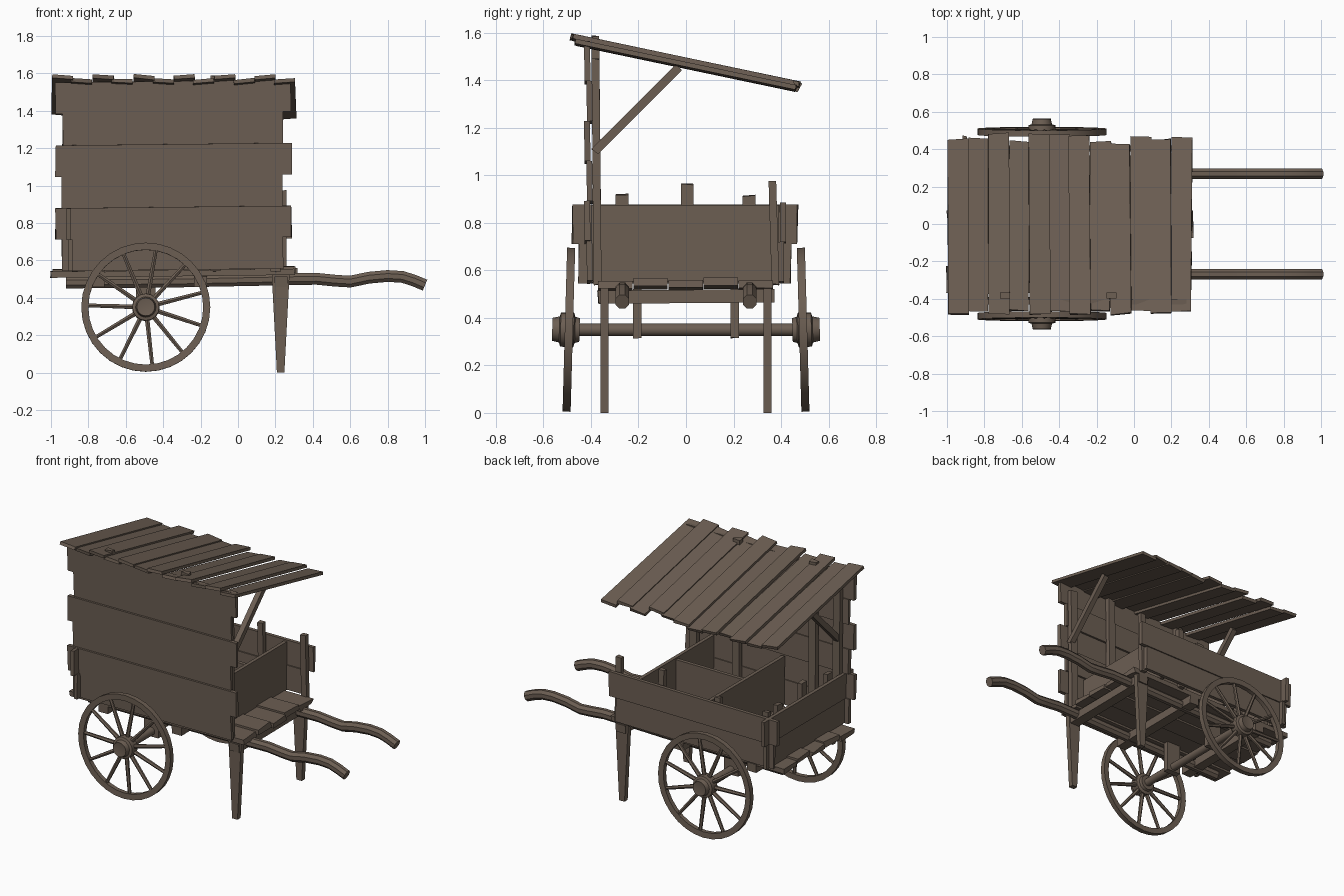
import bpy, bmesh, math, random
from mathutils import Vector, Matrix

if "Cube" in bpy.data.objects:
    bpy.data.objects.remove(bpy.data.objects["Cube"])

random.seed(4)
wood = bpy.data.materials.new("weathered brown wood")
wood.diffuse_color = (0.15, 0.113, 0.086, 1)
wood.use_nodes = True
wood.node_tree.nodes["Principled BSDF"].inputs["Base Color"].default_value = wood.diffuse_color


def finish(name, bm, smooth=False):
    bmesh.ops.recalc_face_normals(bm, faces=bm.faces)
    me = bpy.data.meshes.new(name)
    bm.to_mesh(me)
    bm.free()
    me.materials.append(wood)
    ob = bpy.data.objects.new(name, me)
    bpy.context.collection.objects.link(ob)
    if smooth:
        bpy.ops.object.select_all(action='DESELECT')
        ob.select_set(True)
        bpy.context.view_layer.objects.active = ob
        bpy.ops.object.shade_smooth_by_angle(angle=math.radians(35))
    return ob


def board(name, x, y, z, rot=(0, 0, 0), jitter=0.004):
    """Box from (min, max) ranges, turned about its centre, corners slightly uneven."""
    bm = bmesh.new()
    bmesh.ops.create_cube(bm, size=1)
    size = Vector((x[1] - x[0], y[1] - y[0], z[1] - z[0]))
    mid = Vector((x[0] + x[1], y[0] + y[1], z[0] + z[1])) / 2
    long = max(range(3), key=lambda i: size[i])
    for v in bm.verts:
        v.co = Vector(a * b for a, b in zip(v.co, size))
        v.co[long] += random.uniform(-1, 1) * jitter
    turn = Matrix.Rotation(rot[2], 4, 'Z') @ Matrix.Rotation(rot[0], 4, 'X') @ Matrix.Rotation(rot[1], 4, 'Y')
    bm.transform(Matrix.Translation(mid) @ turn)
    return finish(name, bm)


def lathe(bm, profile, n, closed=False, mat=Matrix()):
    """Spin (radius, y) points about the y axis."""
    rings = [[bm.verts.new(mat @ Vector((r * math.cos(k * math.tau / n), y, r * math.sin(k * math.tau / n))))
              for k in range(n)] for r, y in profile]
    for a, b in zip(rings, rings[1:] + rings[:1] if closed else rings[1:]):
        for k in range(n):
            bm.faces.new((a[k], a[(k + 1) % n], b[(k + 1) % n], b[k]))
    if not closed:
        bm.faces.new(rings[0])
        bm.faces.new(rings[-1])


# floor planks running lengthwise with ragged ends
for i in range(5):
    y = -0.37 + i * 0.148
    lift = (0.0, 0.012, 0.004, 0.014, 0.002)[i]
    board("floor_plank", (-0.985 + random.uniform(-.02, .02), 0.31 + random.uniform(-.02, .02)),
          (y, y + 0.145), (0.515 + lift, 0.548 + lift), (0, -0.012, 0), 0.012)

# front tall wall: six boards, alternating short and long
TILT = -0.011
for i in range(6):
    z = 0.55 + i * 0.168
    x = (-0.975, 0.285) if i % 2 else (-0.94, 0.24)
    off = 0.01 if i % 2 else 0
    board("front_wall_board", x, (-0.418 - off, -0.393 - off), (z, z + 0.168), (0.02, TILT, 0))

# low back wall and rear end wall, two boards each
for i in range(2):
    z = 0.55 + i * 0.165
    x = (-0.975, 0.285) if i else (-0.94, 0.24)
    board("back_wall_board", x, (0.388 + .008 * i, 0.412 + .008 * i), (z, z + 0.166), (0, TILT / 2, 0))
    y = (-0.478, 0.47) if i else (-0.45, 0.44)
    board("end_wall_board", (-0.91 - .006 * i, -0.886 - .006 * i), y, (z - 0.005, z + 0.163))

# inner dividers
for x in (0.08, -0.45):
    board("cross_divider", (x - 0.012, x + 0.012), (-0.395, 0.39), (0.55, 0.875))
board("long_divider", (-0.45, 0.08), (-0.012, 0.012), (0.55, 0.865))

# posts carrying the walls
for x, top in ((0.2, 1.49), (-0.12, 1.585), (-0.69, 1.585), (-0.87, 1.49)):
    board("front_wall_post", (x - 0.026, x + 0.026), (-0.393, -0.36), (0.54, top), (0.01, 0, 0))
for x in (0.24, -0.08, -0.5, -0.86):
    top = 0.975 if x > -0.3 else 0.9
    board("back_wall_post", (x - 0.02, x + 0.02), (0.354, 0.386), (0.54, top), (0.03, 0, 0))
for y, top in ((-0.27, 0.92), (0.005, 0.962), (0.265, 0.915)):
    board("end_wall_post", (-0.888, -0.855), (y - 0.027, y + 0.027), (0.54, top))

# roof: overlapping planks across, sloping to the back
slope = math.atan2(-0.2, 0.95)
for i in range(12):
    x = -0.995 + i * 0.1085
    upper = i % 2 == 0
    a = -0.495 if upper else -0.475
    b = random.uniform(0.43, 0.485)
    if i == 2:
        b = 0.49
    bm = bmesh.new()
    bmesh.ops.create_cube(bm, size=1)
    for v in bm.verts:
        v.co = Vector((v.co.x * 0.112, (a + b) / 2 + v.co.y * (b - a + random.uniform(-.012, .012)),
                       v.co.z * 0.02 + (0.017 if upper else 0)))
    twist = random.uniform(0.04, 0.1) * (1 if i < 6 else -1)
    bm.transform(Matrix.Translation((x + 0.054, 0, 1.463)) @ Matrix.Rotation(slope, 4, 'X')
                 @ Matrix.Rotation(twist, 4, 'Y') @ Matrix.Rotation(random.uniform(-.012, .012), 4, 'Z'))
    finish("roof_plank", bm)

# diagonal roof braces
for x in (0.215, -0.87):
    p, q = Vector((x, -0.385, 1.1)), Vector((x, -0.03, 1.455))
    h = (q - p).length / 2
    m = (p + q) / 2
    board("roof_brace", (x - 0.018, x + 0.018), (m.y - h, m.y + h), (m.z - 0.018, m.z + 0.018),
          (math.atan2(q.z - p.z, q.y - p.y), 0, 0))

# curved pull shafts, legs and axle brackets, mirrored in y
path = [(-0.92, .482), (-0.3, .488), (0.3, .5), (0.42, .502), (0.52, .492), (0.6, .487), (0.7, .508),
        (0.8, .517), (0.88, .512), (0.94, .493), (1.0, .468)]
for s in (-1, 1):
    bm = bmesh.new()
    rings = []
    for i, (x, z) in enumerate(path):
        p, q = path[max(i - 1, 0)], path[min(i + 1, len(path) - 1)]
        t = math.atan2(q[1] - p[1], q[0] - p[0])
        ring = []
        for k in range(8):
            c = (k + 0.5) * math.tau / 8
            u = 0.034 * math.sin(c)
            ring.append(bm.verts.new((x - u * math.sin(t), s * 0.268 + 0.031 * math.cos(c), z + u * math.cos(t))))
        rings.append(ring)
    for a, b in zip(rings, rings[1:]):
        for k in range(8):
            bm.faces.new((a[k], a[(k + 1) % 8], b[(k + 1) % 8], b[k]))
    bm.faces.new(rings[0])
    bm.faces.new(rings[-1])
    finish("pull_shaft", bm, True)

    bm = bmesh.new()
    bmesh.ops.create_cube(bm, size=1)
    for v in bm.verts:
        w = 0.095 if v.co.z > 0 else 0.04
        v.co = Vector((0.228 + v.co.x * w, s * 0.343 + v.co.y * 0.034, 0.262 + v.co.z * 0.524))
    finish("support_leg", bm)
    board("axle_bracket", (-0.545, -0.44), (s * 0.205 - 0.018, s * 0.205 + 0.018), (0.315, 0.52))

# cross beams under the floor
for x in (0.23, -0.2, -0.75):
    board("cross_beam", (x - 0.035, x + 0.035), (-0.37, 0.37), (0.462, 0.518), (0.008, 0, 0))

# axle
AX, AZ = -0.493, 0.35
bm = bmesh.new()
lathe(bm, [(0.027, -0.5), (0.027, 0.5)], 12, mat=Matrix.Translation((AX, 0, AZ)))
finish("axle", bm, True)

# wheels: rim, spokes and hub, leaning slightly in at the top
for s in (-1, 1):
    mat = Matrix.Translation((AX, s * 0.493, AZ)) @ Matrix.Rotation(s * 0.028, 4, 'X')
    bm = bmesh.new()
    lathe(bm, [(0.345, -0.017), (0.345, 0.017), (0.307, 0.015), (0.307, -0.015)], 32, True, mat)
    finish("wheel_rim", bm, True)
    bm = bmesh.new()
    lathe(bm, [(0.04, s * 0.068), (0.048, s * 0.07), (0.055, s * 0.04), (0.072, s * 0.035),
               (0.074, -s * 0.02), (0.055, -s * 0.026), (0.05, -s * 0.045)], 16, mat=mat)
    finish("wheel_hub", bm, True)
    bm = bmesh.new()
    for k in range(11):
        a = math.radians(10) + k * math.tau / 11
        bmesh.ops.create_cone(bm, cap_ends=True, segments=6, radius1=0.014, radius2=0.011, depth=0.26,
                              matrix=mat @ Matrix.Rotation(a, 4, 'Y') @ Matrix.Translation((0, 0, 0.19)))
    finish("wheel_spokes", bm, True)
